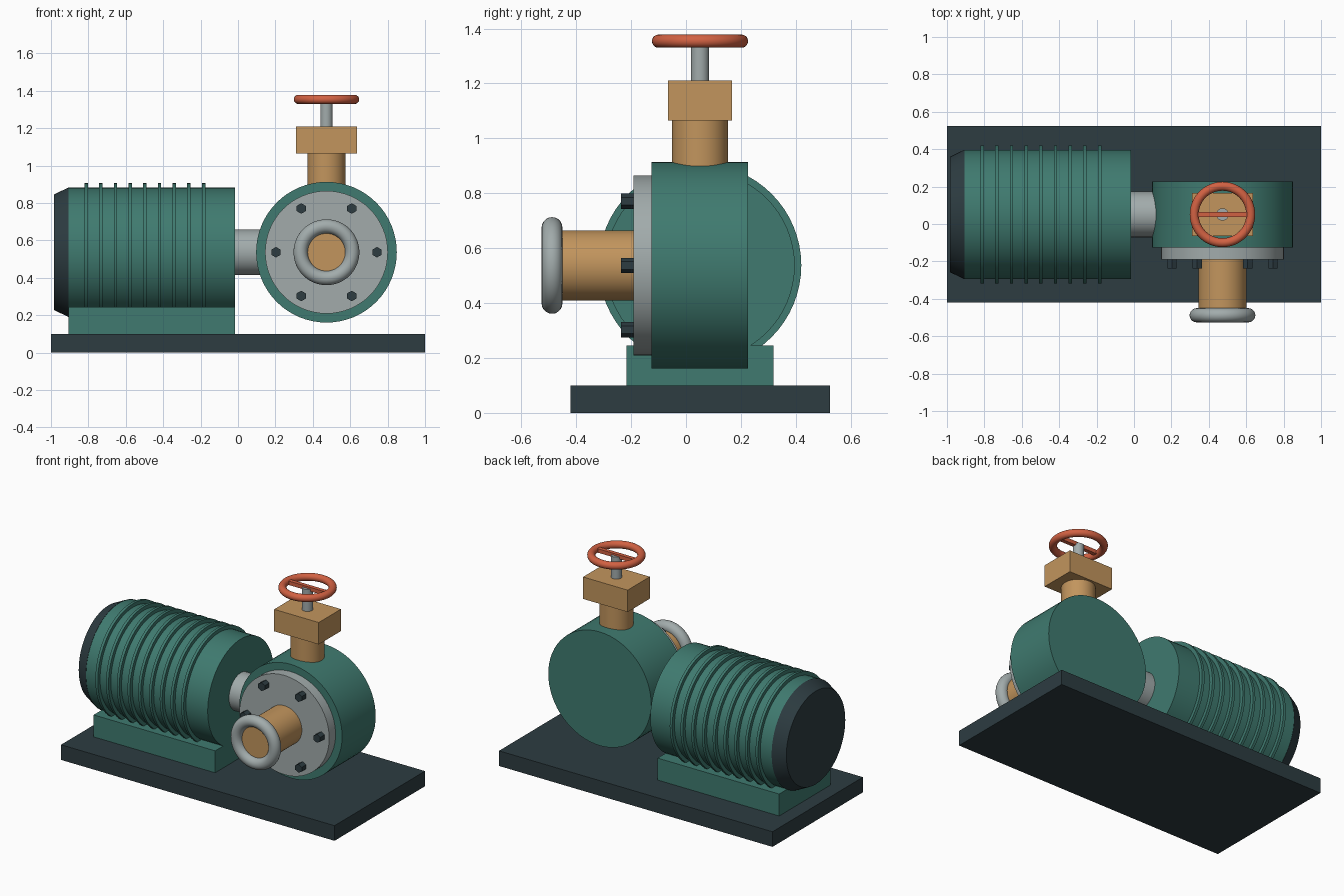
import bpy
from math import pi, sin, cos, radians

if "Cube" in bpy.data.objects:
    bpy.data.objects.remove(bpy.data.objects["Cube"])

YC = 0.051           # shared centre line in y
ZC = 0.537           # shaft height
PX = 0.473           # pump centre in x
ROT = {'x': (0, pi / 2, 0), 'y': (pi / 2, 0, 0), 'z': (0, 0, 0)}


def material(name, rgb):
    m = bpy.data.materials.new(name)
    m.diffuse_color = (*rgb, 1)
    m.use_nodes = True
    m.node_tree.nodes["Principled BSDF"].inputs["Base Color"].default_value = m.diffuse_color
    return m


GREEN = material("green_paint", (0.05, 0.195, 0.16))
BRASS = material("brass", (0.54, 0.30, 0.11))
DARK = material("dark_iron", (0.026, 0.045, 0.053))
STEEL = material("steel", (0.36, 0.41, 0.41))
RED = material("red_paint", (0.64, 0.12, 0.055))


def finish(name, mat, smooth=True):
    ob = bpy.context.object
    ob.name = name
    ob.data.materials.append(mat)
    if smooth:
        bpy.ops.object.shade_smooth_by_angle(angle=radians(35))
    return ob


def box(name, mat, x, y, z):
    bpy.ops.mesh.primitive_cube_add(size=1, location=[sum(r) / 2 for r in (x, y, z)])
    bpy.context.object.scale = [r[1] - r[0] for r in (x, y, z)]
    return finish(name, mat, False)


def rod(name, mat, axis, span, centre, r, r2=None, sides=64):
    """Cylinder or cone along an axis, spanning the given range on it."""
    loc = list(centre)
    loc['xyz'.index(axis)] = sum(span) / 2
    bpy.ops.mesh.primitive_cone_add(vertices=sides, radius1=r, radius2=r if r2 is None else r2,
                                    depth=span[1] - span[0], location=loc, rotation=ROT[axis])
    return finish(name, mat, sides > 8)


def ring(name, mat, axis, loc, major, minor):
    bpy.ops.mesh.primitive_torus_add(major_radius=major, minor_radius=minor, major_segments=64,
                                     minor_segments=20, location=loc, rotation=ROT[axis])
    return finish(name, mat)


# Base plate and motor foot
box("base_plate", DARK, (-1, 1), (-0.42, 0.525), (0, 0.1))
box("motor_foot", GREEN, (-0.905, -0.016), (-0.216, 0.319), (0.1, 0.245))

# Motor with cooling fins and tapered end cap
axis_c = (0, YC, ZC)
rod("motor_body", GREEN, 'x', (-0.905, -0.016), axis_c, 0.345)
rod("motor_end_cap", DARK, 'x', (-0.985, -0.905), axis_c, 0.308, 0.347)
for i in range(9):
    x = -0.812 + i * 0.0785
    rod(f"cooling_fin_{i + 1}", GREEN, 'x', (x - 0.009, x + 0.009), axis_c, 0.369)
rod("shaft_coupling", STEEL, 'x', (-0.016, 0.2), axis_c, 0.122)

# Pump casing with bolted cover
pump_c = (PX, YC, ZC)
rod("pump_casing", GREEN, 'y', (-0.125, 0.226), pump_c, 0.376)
rod("cover_plate", STEEL, 'y', (-0.191, -0.125), pump_c, 0.328)
for i in range(6):
    a = i * pi / 3
    rod(f"cover_bolt_{i + 1}", DARK, 'y', (-0.237, -0.191),
        (PX + 0.27 * cos(a), 0, ZC + 0.27 * sin(a)), 0.028, sides=6)

# Inlet pipe
rod("inlet_pipe", BRASS, 'y', (-0.49, -0.191), pump_c, 0.128)
ring("inlet_lip", STEEL, 'y', (PX, -0.488, ZC), 0.138, 0.038)

# Outlet pipe, valve block and hand wheel
rod("outlet_pipe", BRASS, 'z', (0.85, 1.065), pump_c, 0.102)
box("valve_block", BRASS, (PX - 0.163, PX + 0.163), (YC - 0.116, YC + 0.116), (1.065, 1.21))
rod("valve_stem", STEEL, 'z', (1.21, 1.355), pump_c, 0.033, sides=32)
ring("hand_wheel", RED, 'z', (PX, YC, 1.354), 0.151, 0.024)
box("wheel_spoke", RED, (PX - 0.145, PX + 0.145), (YC - 0.013, YC + 0.013), (1.341, 1.367))
